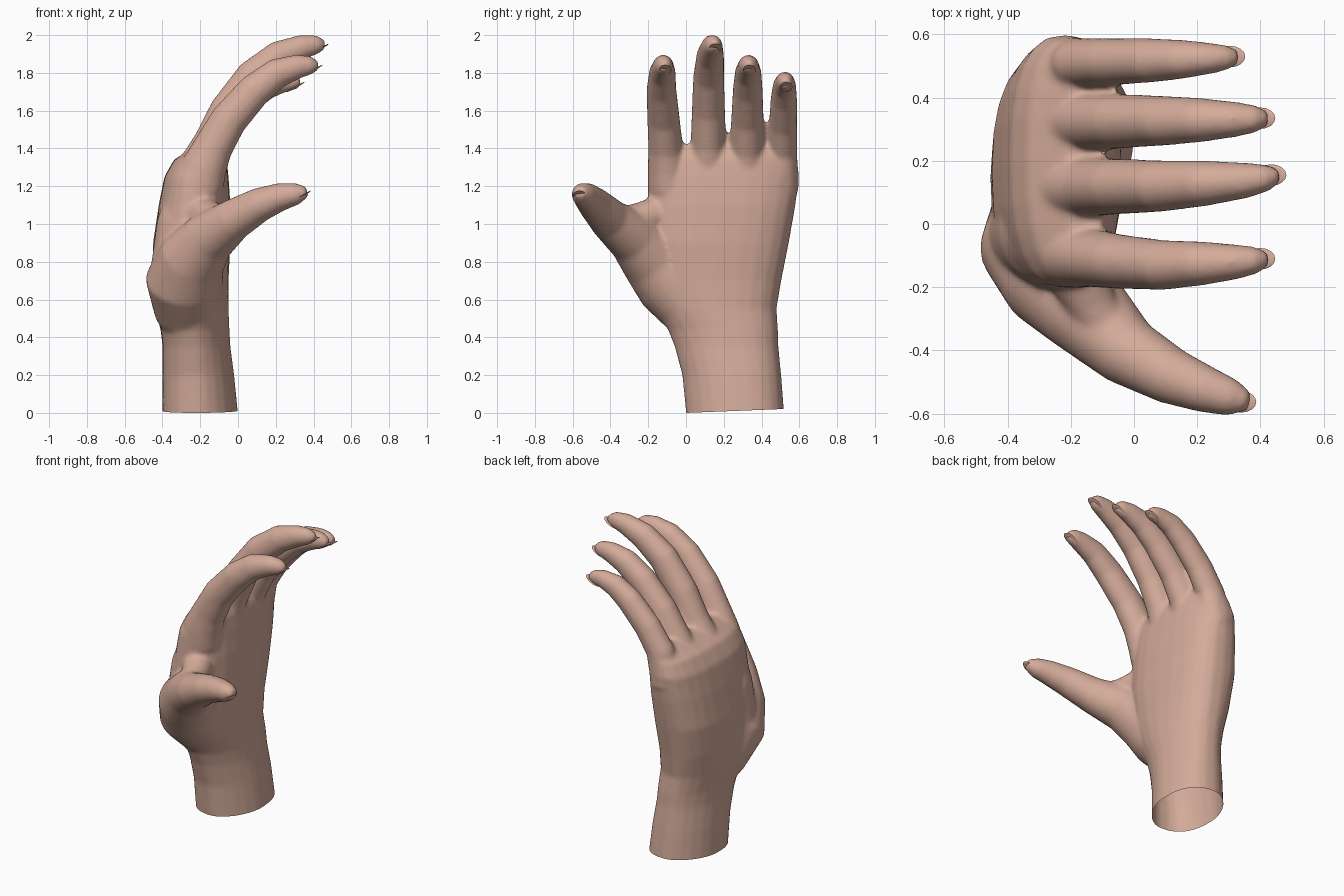
import bpy
import bmesh
from math import cos, sin, tau, copysign
from mathutils import Vector, Matrix

cube = bpy.data.objects.get("Cube")
if cube:
    bpy.data.objects.remove(cube)

skin = bpy.data.materials.new("warm skin")
skin.use_nodes = True
colour = (0.66, 0.41, 0.325, 1)
skin.diffuse_color = colour
skin.node_tree.nodes["Principled BSDF"].inputs["Base Color"].default_value = colour

SIDES = 24


def loft(bm, rings):
    """Skin a closed tube over rings of points and cap both ends."""
    loops = [[bm.verts.new(p) for p in ring] for ring in rings]
    faces = [bm.faces.new(loops[0][::-1]), bm.faces.new(loops[-1])]
    for a, b in zip(loops, loops[1:]):
        for i in range(SIDES):
            j = (i + 1) % SIDES
            faces.append(bm.faces.new((a[i], a[j], b[j], b[i])))
    bmesh.ops.recalc_face_normals(bm, faces=faces)


def section(z, x0, x1, y0, y1, lean=0.8):
    """Horizontal rounded-box ring; lean softens one pair of opposite corners."""
    ring = []
    for i in range(SIDES):
        c, s = cos(tau * i / SIDES), sin(tau * i / SIDES)
        power = lean if c * s < 0 else 0.8
        ring.append(((x0 + x1) / 2 + (x1 - x0) / 2 * copysign(abs(c) ** power, c),
                     (y0 + y1) / 2 + (y1 - y0) / 2 * copysign(abs(s) ** power, s), z))
    return ring


def digit(bm, path, width=1.0):
    """Oval tube along (x, y, z, radius) points, scaled sideways by width."""
    pts = [Vector(p[:3]) for p in path]
    rings = []
    for i, p in enumerate(pts):
        t = (pts[min(i + 1, len(pts) - 1)] - pts[max(i - 1, 0)]).normalized()
        side = Vector((0, 1, 0))
        side = (side - t * side.dot(t)).normalized()
        up = t.cross(side)
        rings.append([p + path[i][3] * (side * width * cos(tau * k / SIDES) + up * sin(tau * k / SIDES))
                      for k in range(SIDES)])
    loft(bm, rings)


bm = bmesh.new()

# Wrist and palm
loft(bm, [section(*s) for s in (
    (-0.08, -0.40, 0.01, 0.01, 0.52, 1.15),
    (0.0, -0.40, 0.0, 0.0, 0.52, 1.15),
    (0.2, -0.40, -0.02, -0.02, 0.505, 1.15),
    (0.35, -0.40, -0.04, -0.06, 0.49, 1.15),
    (0.44, -0.41, -0.045, -0.095, 0.488, 1.15),
    (0.55, -0.44, -0.05, -0.17, 0.48, 1.1),
    (0.7, -0.455, -0.05, -0.21, 0.505, 0.95),
    (0.9, -0.45, -0.04, -0.215, 0.545),
    (1.1, -0.42, -0.04, -0.205, 0.58),
    (1.25, -0.39, -0.05, -0.2, 0.6),
    (1.34, -0.34, -0.06, -0.18, 0.59),
    (1.42, -0.21, -0.09, -0.13, 0.55))])

# Thumb, its muscle along the back of the palm, and the web
thumb = [(-0.25, 0.2, 0.36, 0.1), (-0.265, 0.06, 0.54, 0.178), (-0.285, -0.07, 0.7, 0.205),
         (-0.24, -0.175, 0.82, 0.178), (-0.15, -0.28, 0.93, 0.142), (-0.02, -0.405, 1.025, 0.11),
         (0.12, -0.483, 1.105, 0.09), (0.23, -0.525, 1.145, 0.074), (0.31, -0.55, 1.16, 0.059),
         (0.365, -0.563, 1.17, 0.03)]
digit(bm, thumb)
digit(bm, [(-0.28, -0.03, 0.7, 0.19), (-0.25, -0.02, 1.0, 0.18), (-0.22, 0, 1.25, 0.13)])
digit(bm, [(-0.06, -0.37, 1.03, 0.06), (-0.13, -0.26, 1.03, 0.08), (-0.2, -0.12, 1.06, 0.1)])

# Fingers: curved profiles (x, z, radius), spread sideways from base to tip
mid_profile = [(-0.21, 1.22, 0.138), (-0.18, 1.32, 0.126), (-0.13, 1.43, 0.106), (-0.05, 1.6, 0.1),
               (0.08, 1.78, 0.093), (0.22, 1.89, 0.083), (0.35, 1.94, 0.065), (0.42, 1.95, 0.05),
               (0.46, 1.948, 0.025)]
side_profile = [(-0.21, 1.2, 0.134), (-0.18, 1.3, 0.122), (-0.135, 1.4, 0.105), (-0.05, 1.55, 0.098),
                (0.09, 1.71, 0.09), (0.21, 1.8, 0.08), (0.32, 1.835, 0.064), (0.385, 1.84, 0.05),
                (0.425, 1.835, 0.025)]
little_profile = [(-0.22, 1.18, 0.105), (-0.17, 1.38, 0.09), (-0.08, 1.52, 0.085), (0.05, 1.66, 0.08),
                  (0.15, 1.73, 0.071), (0.24, 1.752, 0.057), (0.295, 1.752, 0.045), (0.33, 1.745, 0.025)]
tips = [thumb[-1]]
for profile, base, middle, tip in ((side_profile, -0.085, -0.13, -0.11),
                                   (mid_profile, 0.115, 0.12, 0.155),
                                   (side_profile, 0.32, 0.327, 0.335),
                                   (little_profile, 0.505, 0.52, 0.53)):
    path = []
    for i, (x, z, r) in enumerate(profile):
        f = i / (len(profile) - 1)
        y = base + (middle - base) * min(1, 2 * f) + (tip - middle) * max(0, 2 * f - 1)
        path.append((x, y, z, r))
    digit(bm, path, 0.88)
    tips.append(path[-1])

mesh = bpy.data.meshes.new("hand")
bm.to_mesh(mesh)
bm.free()
hand = bpy.data.objects.new("hand", mesh)
bpy.context.collection.objects.link(hand)

# Fuse the parts into one skin and soften the joints
remesh = hand.modifiers.new("fuse", 'REMESH')
remesh.mode = 'VOXEL'
remesh.voxel_size = 0.012
soften = hand.modifiers.new("soften", 'SMOOTH')
soften.factor = 0.5
soften.iterations = 10
bpy.context.view_layer.update()
fused = bpy.data.meshes.new_from_object(hand.evaluated_get(bpy.context.evaluated_depsgraph_get()))
hand.modifiers.clear()

# Cut the wrist open with a slight slope
bm = bmesh.new()
bm.from_mesh(fused)
bmesh.ops.bisect_plane(bm, geom=bm.verts[:] + bm.edges[:] + bm.faces[:], dist=1e-5,
                       plane_co=(0, 0, 0), plane_no=(0, -0.04, 1), clear_inner=True)
bm.to_mesh(fused)
bm.free()
hand.data = fused
fused.materials.clear()
fused.materials.append(skin)

# Nails: thin oval plates tucked under each fingertip
names = ("thumb", "index", "middle", "ring", "little")
parts = [hand]
for name, (x, y, z, r) in zip(names, tips):
    bm = bmesh.new()
    place = (Matrix.Translation((x - 0.026, y, z - 0.02)) @ Matrix.Rotation(-0.5, 4, 'Y')
             @ Matrix.Diagonal((0.055, 0.034, 0.005, 1)))
    bmesh.ops.create_uvsphere(bm, u_segments=16, v_segments=8, radius=1, matrix=place)
    nail_mesh = bpy.data.meshes.new(name + "_nail")
    bm.to_mesh(nail_mesh)
    bm.free()
    nail_mesh.materials.append(skin)
    nail = bpy.data.objects.new(name + "_nail", nail_mesh)
    bpy.context.collection.objects.link(nail)
    parts.append(nail)

bpy.ops.object.select_all(action='DESELECT')
for part in parts:
    part.select_set(True)
bpy.context.view_layer.objects.active = hand
bpy.ops.object.shade_smooth_by_angle(angle=0.9)
